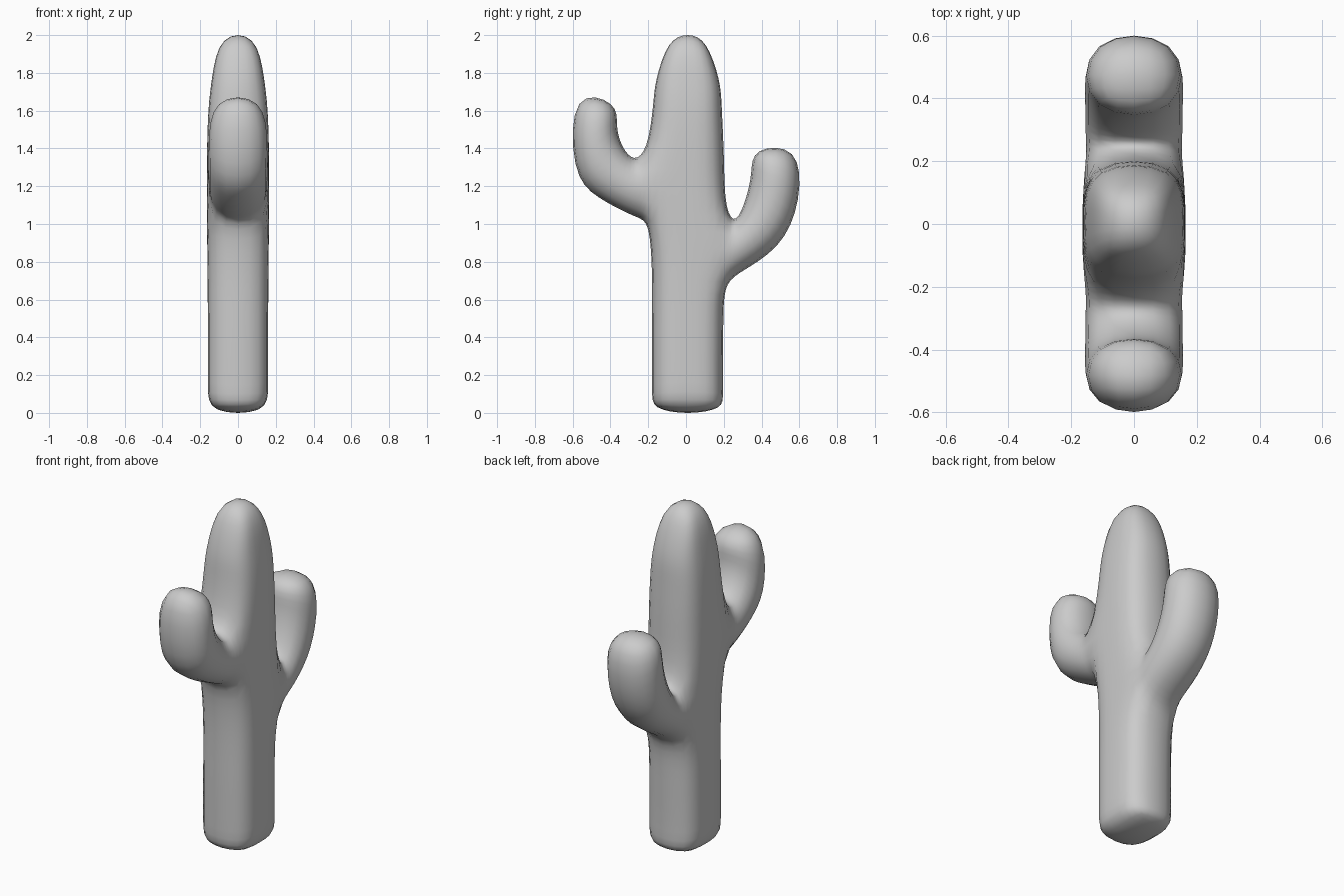
import bpy, bmesh

if "Cube" in bpy.data.objects:
    bpy.data.objects.remove(bpy.data.objects["Cube"])

# Side outline (y, z) of the trunk: left, right, cage half-thickness in x
trunk = [((-.15, .03), (.17, .03), .16), ((-.18, .15), (.195, .15), .16),
         ((-.18, .45), (.197, .45), .16), ((-.18, .72), (.21, .65), .16),
         ((-.20, .97), (.215, 1.10), .165), ((-.21, 1.42), (.20, 1.36), .165),
         ((-.175, 1.62), (.19, 1.60), .158), ((-.155, 1.77), (.172, 1.77), .14),
         ((-.09, 1.945), (.105, 1.945), .10)]
# Arms: outer and inner outline points from the root to the tip
left_arm = [((-.28, 1.045), (-.275, 1.35), .168), ((-.46, 1.14), (-.335, 1.41), .17),
            ((-.585, 1.32), (-.365, 1.52), .17), ((-.565, 1.635), (-.40, 1.635), .16)]
right_arm = [((.29, .745), (.265, 1.03), .168), ((.48, .885), (.315, 1.13), .17),
             ((.592, 1.13), (.345, 1.27), .17), ((.56, 1.37), (.39, 1.385), .16)]

pts, quads, targets = [], [], {}


def add(p, x, fit=True):
    pts.append((x, p[0], p[1]))
    if fit:
        targets[len(pts) - 1] = p
    return len(pts) - 1


# Trunk: two quads wide
rows = []
for k, (l, r, x) in enumerate(trunk):
    c = ((l[0] + r[0]) / 2, (l[1] + r[1]) / 2)
    end = k in (0, len(trunk) - 1)
    if end:
        c = (.01, 0.0 if k == 0 else 2.0)
    rows.append((add(l, x), add(c, x, end), add(r, x)))
for a, b in zip(rows, rows[1:]):
    quads += [(a[0], a[1], b[1], b[0]), (a[1], a[2], b[2], b[1])]


# Arms: one quad wide, grown from a side of the trunk
def arm(lower, upper, pairs, flip):
    for o, i, x in pairs:
        p, q = add(o, x), add(i, x)
        f = (lower, p, q, upper)
        quads.append(f[::-1] if flip else f)
        lower, upper = p, q


arm(rows[4][0], rows[5][0], left_arm, True)
arm(rows[3][2], rows[4][2], right_arm, False)

# Solid cage: two flat sides joined around the border
n = len(pts)
verts = pts + [(-x, y, z) for x, y, z in pts]
directed = {(f[i], f[(i + 1) % 4]) for f in quads for i in range(4)}
faces = quads + [tuple(i + n for i in f[::-1]) for f in quads]
faces += [(b, a, a + n, b + n) for a, b in sorted(directed) if (b, a) not in directed]

me = bpy.data.meshes.new("cactus")
me.from_pydata(verts, [], faces)
bm = bmesh.new()
bm.from_mesh(me)
bmesh.ops.recalc_face_normals(bm, faces=bm.faces)
bm.to_mesh(me)
bm.free()
me.update()
obj = bpy.data.objects.new("cactus", me)
bpy.context.collection.objects.link(obj)
sub = obj.modifiers.new("smooth", 'SUBSURF')
sub.levels = 1
sub.render_levels = 2

# Adjust the cage until the smoothed outline passes through the outline points
edge_of = {tuple(sorted(e.vertices)): e.index for e in me.edges}
for _ in range(25):
    bpy.context.view_layer.update()
    ev = obj.evaluated_get(bpy.context.evaluated_depsgraph_get())
    sm = ev.to_mesh()
    moves = {}
    for i, (y, z) in targets.items():
        co = sm.vertices[2 * n + edge_of[(i, i + n)]].co
        moves[i] = (y - co.y, z - co.z)
    ev.to_mesh_clear()
    for i, (dy, dz) in moves.items():
        for j in (i, i + n):
            me.vertices[j].co.y += dy
            me.vertices[j].co.z += dz
    me.update()
    obj.update_tag(refresh={'DATA'})

sub.levels = 2
for p in me.polygons:
    p.use_smooth = True
